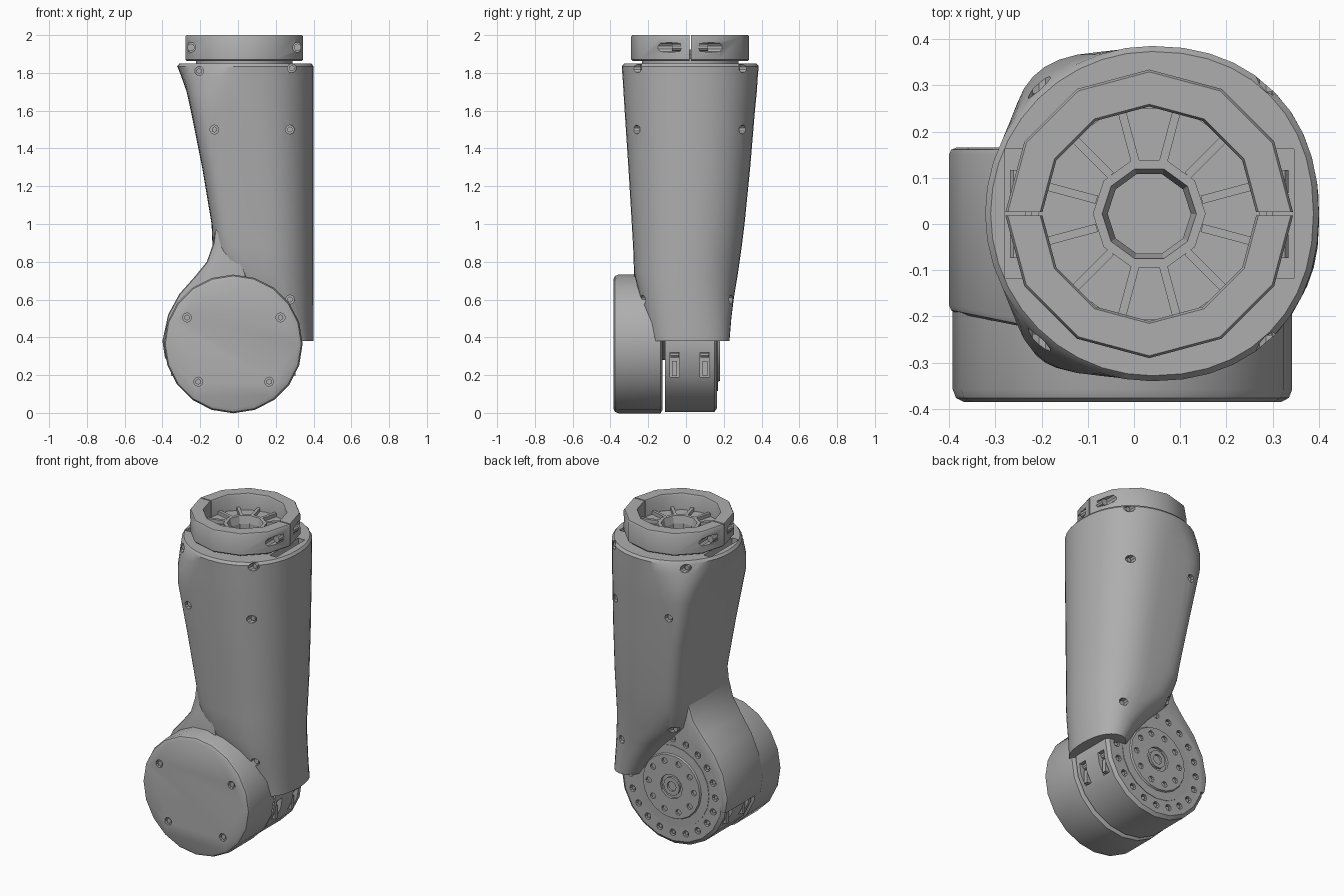
import bpy, bmesh, math
from mathutils import Matrix, Vector

cube = bpy.data.objects.get("Cube")
if cube:
    bpy.data.objects.remove(cube)

grey = bpy.data.materials.new("machined grey")
grey.use_nodes = True
grey.diffuse_color = (0.42, 0.42, 0.42, 1)
grey.node_tree.nodes["Principled BSDF"].inputs["Base Color"].default_value = grey.diffuse_color

ALONG_Y = Matrix.Rotation(math.radians(90), 4, "X")   # local z becomes -y
JOINT = Vector((-0.025, 0, 0.365))
COLLAR = Vector((0.033, 0.022, 0))


def finish(name, bm, smooth=True, bevel=0):
    bmesh.ops.recalc_face_normals(bm, faces=bm.faces[:])
    mesh = bpy.data.meshes.new(name)
    bm.to_mesh(mesh)
    bm.free()
    mesh.materials.append(grey)
    ob = bpy.data.objects.new(name, mesh)
    bpy.context.collection.objects.link(ob)
    if bevel:
        mod = ob.modifiers.new("bevel", "BEVEL")
        mod.width, mod.segments, mod.angle_limit = bevel, 2, math.radians(50)
        apply(ob, mod)
    if smooth:
        activate(ob)
        bpy.ops.object.shade_smooth_by_angle(angle=math.radians(32))
    return ob


def activate(ob):
    bpy.ops.object.select_all(action="DESELECT")
    ob.select_set(True)
    bpy.context.view_layer.objects.active = ob


def apply(ob, mod):
    activate(ob)
    bpy.ops.object.modifier_apply(modifier=mod.name)


def cut(ob, bm):
    tool = finish("cutter", bm, False)
    tool.hide_render = True
    mod = ob.modifiers.new("cut", "BOOLEAN")
    mod.operation, mod.solver, mod.object = "DIFFERENCE", "EXACT", tool
    apply(ob, mod)
    bpy.data.objects.remove(tool)


def add_box(bm, centre, size):
    bmesh.ops.create_cube(bm, size=1, matrix=Matrix.Translation(centre) @ Matrix.Diagonal((*size, 1)))


def add_rod(bm, centre, radius, length, sides=10):
    """Cylinder along y."""
    bmesh.ops.create_cone(bm, cap_ends=True, segments=sides, radius1=radius, radius2=radius,
                          depth=length, matrix=Matrix.Translation(centre) @ ALONG_Y)


def around_joint(radius, y, count):
    """Points on a bolt circle around the joint axis."""
    angles = [math.tau * i / count for i in range(count)]
    return [JOINT + Vector((radius * math.cos(a), y, radius * math.sin(a))) for a in angles]


def skin(bm, rings, closed=False):
    loops = [[bm.verts.new(p) for p in ring] for ring in rings]
    pairs = list(zip(loops, loops[1:])) + ([(loops[-1], loops[0])] if closed else [])
    for a, b in pairs:
        for i in range(len(a)):
            j = (i + 1) % len(a)
            bm.faces.new((a[i], a[j], b[j], b[i]))
    if not closed:
        bm.faces.new(loops[0])
        bm.faces.new(loops[-1])


def turned(name, profile, sides, centre, matrix=Matrix(), closed=False, smooth=True):
    """Revolve (radius, height) points, then place the result."""
    bm = bmesh.new()
    angles = [math.tau * i / sides for i in range(sides)]
    skin(bm, [[Vector((r * math.cos(a), r * math.sin(a), h)) for a in angles] for r, h in profile], closed)
    bm.transform(Matrix.Translation(centre) @ matrix)
    return finish(name, bm, smooth)


# Arm shell sections: z, left x, right x, front y, back y, squareness of the -x side
SECTIONS = [(0.38, 0.17, 0.40, -0.18, 0.23, 2), (0.5, 0.08, 0.40, -0.21, 0.24, 2),
            (0.62, -0.01, 0.40, -0.245, 0.255, 2.5), (0.74, -0.11, 0.40, -0.275, 0.275, 3.5),
            (0.88, -0.135, 0.40, -0.28, 0.295, 5), (1.0, -0.14, 0.40, -0.287, 0.31, 6),
            (1.3, -0.19, 0.40, -0.305, 0.34, 6), (1.6, -0.25, 0.40, -0.325, 0.365, 5.5),
            (1.7, -0.272, 0.40, -0.331, 0.375, 4), (1.78, -0.3, 0.40, -0.336, 0.38, 2.6),
            (1.835, -0.322, 0.40, -0.34, 0.385, 2), (1.85, -0.31, 0.388, -0.328, 0.373, 2)]


def surface_y(x, z, side):
    """Shell surface at x and z, on the front (-1) or back (1)."""
    for a, b in zip(SECTIONS, SECTIONS[1:]):
        if a[0] <= z <= b[0]:
            t = (z - a[0]) / (b[0] - a[0])
            _, xl, xr, yf, yb, e = [p + (q - p) * t for p, q in zip(a, b)]
    mid, half = (xl + xr) / 2, (xr - xl) / 2
    e = e if x < mid else 2.2
    h = max(0, 1 - abs((x - mid) / half) ** e) ** (1 / e)
    return (yf + yb) / 2 + side * h * (yb - yf) / 2


def shell_ring(s, n=40):
    z, xl, xr, yf, yb, e = s
    ring = []
    for i in range(n):
        c, d = math.cos(math.tau * i / n), math.sin(math.tau * i / n)
        k = 2 / (e if c < 0 else 2.2)
        ring.append(((xl + xr) / 2 + math.copysign(abs(c) ** k, c) * (xr - xl) / 2,
                     (yf + yb) / 2 + math.copysign(abs(d) ** k, d) * (yb - yf) / 2, z))
    return ring


bm = bmesh.new()
skin(bm, [shell_ring(s) for s in SECTIONS])
shell = finish("arm_shell", bm)

# Screw pockets on the shell, front and back, plus clamp recesses in its top
pockets, screws = bmesh.new(), bmesh.new()
for side in (-1, 1):
    for x, z in ((-0.205, 1.81), (0.285, 1.825), (-0.125, 1.5), (0.275, 1.5), (-0.07, 0.74), (0.275, 0.6)):
        y = surface_y(x, z, side)
        add_rod(pockets, (x, y, z), 0.024, 0.07)
        add_rod(screws, (x, y - side * 0.032, z), 0.016, 0.03, 6)
    add_box(pockets, COLLAR + Vector((side * 0.29, 0, 1.83)), (0.045, 0.28, 0.14))
cut(shell, pockets)
finish("shell_screws", screws)

# Elbow fairing that flares from the arm onto the joint; its front slants back towards -x
bm = bmesh.new()
outline = [(-0.03, 0.96), (-0.12, 0.98), (-0.13, 0.9), (-0.165, 0.8), (-0.23, 0.72), (-0.31, 0.63),
           (-0.37, 0.52), (-0.4, 0.38), (-0.385, 0.28), (-0.2, 0.28), (0, 0.4), (0.05, 0.7)]
skin(bm, [[(x, -0.19 - 0.2 * (x + 0.4), z) for x, z in outline], [(x, 0.165, z) for x, z in outline]])
fairing = finish("elbow_fairing", bm, bevel=0.015)
hole = bmesh.new()
add_rod(hole, JOINT + Vector((0, 0.165, 0)), 0.325, 0.04, 20)
cut(fairing, hole)

# Joint motor drum with clip slots on both sides
drum = turned("joint_drum", [(0.34, -0.165), (0.36, -0.15), (0.36, 0.11)], 20, JOINT, ALONG_Y)
slots, clips = bmesh.new(), bmesh.new()
for side in (-1, 1):
    for y in (-0.06, 0.1):
        add_box(slots, JOINT + Vector((side * 0.34, y, -0.11)), (0.1, 0.05, 0.13))
        add_box(clips, JOINT + Vector((side * 0.305, y, -0.13)), (0.05, 0.026, 0.08))
        add_rod(clips, JOINT + Vector((side * 0.315, y, -0.055)), 0.018, 0.045)
cut(drum, slots)
finish("joint_clips", clips)

# Bolt circle on the back face
holes, bolts = bmesh.new(), bmesh.new()
for p in around_joint(0.29, 0.165, 20):
    add_rod(holes, p, 0.02, 0.05)
    add_rod(bolts, p - Vector((0, 0.018, 0)), 0.012, 0.02, 6)
cut(drum, holes)
finish("drum_bolts", bolts)

# Output flange and its hub
flange = turned("output_flange", [(0.25, -0.13), (0.25, -0.168), (0.2, -0.17), (0.195, -0.18)],
                20, JOINT, ALONG_Y)
holes = bmesh.new()
for p in around_joint(0.155, 0.18, 10):
    add_rod(holes, p, 0.018, 0.04)
add_rod(holes, JOINT + Vector((0, 0.18, 0)), 0.075, 0.03, 12)
cut(flange, holes)
turned("flange_hub", [(0.055, -0.15), (0.055, -0.178), (0.03, -0.178), (0.03, -0.15)],
       12, JOINT, ALONG_Y, closed=True)

# Front cap over the joint, with four sunk screws
cap = turned("joint_cap", [(0.35, 0.125), (0.367, 0.135), (0.367, 0.358), (0.36, 0.376), (0.343, 0.385)],
             20, JOINT, ALONG_Y)
holes, screws = bmesh.new(), bmesh.new()
for x, z in ((-0.27, 0.505), (0.225, 0.505), (-0.21, 0.165), (0.165, 0.165)):
    add_rod(holes, (x, -0.385, z), 0.024, 0.04)
    add_rod(screws, (x, -0.368, z), 0.016, 0.02, 6)
cut(cap, holes)
finish("cap_screws", screws)

# Split clamp collar on top
collar = turned("clamp_collar", [(0.305, 1.863), (0.312, 1.87), (0.312, 1.992), (0.307, 2.0),
                                 (0.237, 2.0), (0.232, 1.99), (0.232, 1.863)], 12, COLLAR, closed=True)
holes, screws = bmesh.new(), bmesh.new()
for sx in (-1, 1):
    for sy in (-1, 1):
        add_rod(holes, COLLAR + Vector((sx * 0.282, sy * 0.19, 1.935)), 0.026, 0.28)
        add_rod(screws, COLLAR + Vector((sx * 0.282, sy * 0.07, 1.935)), 0.02, 0.05)
cut(collar, holes)
finish("collar_screws", screws)
split = bmesh.new()
add_box(split, COLLAR + Vector((0, 0, 1.93)), (0.8, 0.007, 0.3))
cut(collar, split)

# Neck, and the flat dish with a hub and ribs inside the collar
turned("neck_ring", [(0.255, 1.83), (0.255, 1.875), (0.225, 1.875), (0.225, 1.83)], 20, COLLAR, closed=True)
turned("hub_dish", [(0.24, 1.84), (0.24, 1.9), (0.122, 1.9), (0.122, 1.925),
                    (0.102, 1.925), (0.09, 1.88), (0.09, 1.84)], 10, COLLAR, closed=True, smooth=False)
ribs = bmesh.new()
for i in range(12):
    turn = Matrix.Translation(COLLAR) @ Matrix.Rotation(math.tau * (i + 0.5) / 12, 4, "Z")
    bmesh.ops.create_cube(ribs, size=1, matrix=turn @ Matrix.Translation((0.175, 0, 1.907))
                          @ Matrix.Diagonal((0.115, 0.018, 0.03, 1)))
finish("hub_ribs", ribs, False)
